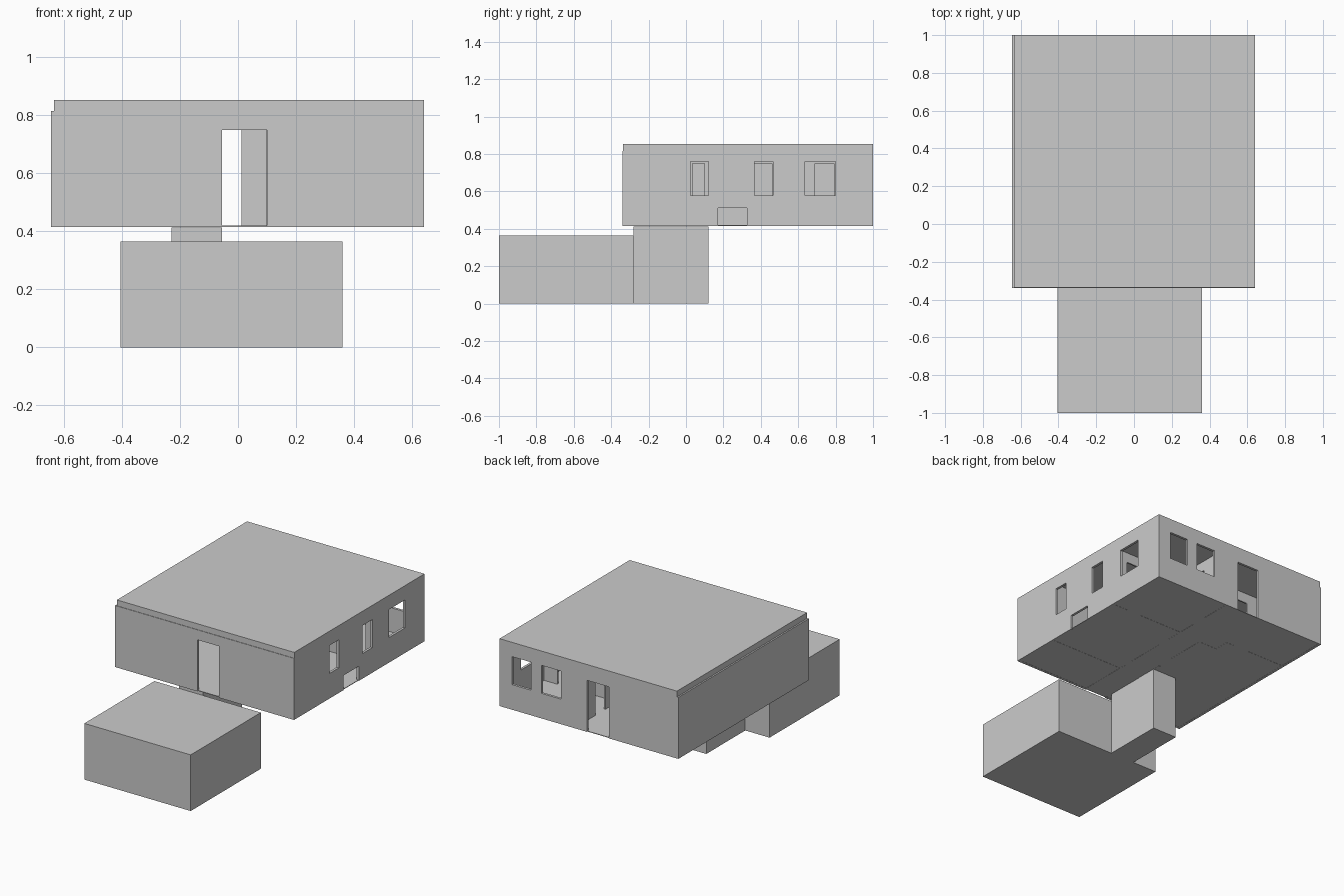
import bpy

if "Cube" in bpy.data.objects:
    bpy.data.objects.remove(bpy.data.objects["Cube"])

FLOOR, WALL_TOP, ROOF_TOP = 0.415, 0.815, 0.853
DOOR_TOP, SILL, HEAD = 0.75, 0.578, 0.76
T = 0.016   # outer wall thickness
P = 0.010   # partition thickness


def box(name, x, y, z):
    """Axis-aligned box from (min, max) ranges."""
    bpy.ops.mesh.primitive_cube_add(size=1)
    ob = bpy.context.object
    ob.name = ob.data.name = name
    for v in ob.data.vertices:
        for i, (lo, hi) in enumerate((x, y, z)):
            v.co[i] = lo if v.co[i] < 0 else hi
    return ob


def wall(name, axis, span, across, openings=()):
    """Wall running along 'x' or 'y'; openings are (start, end, bottom, top)."""
    def place(n, s, a, z):
        return box(n, s, a, z) if axis == 'x' else box(n, a, s, z)
    ob = place(name, span, across, (FLOOR, WALL_TOP))
    for s, e, lo, hi in openings:
        cutter = place("opening_cutter", (s, e), (across[0] - .05, across[1] + .05), (lo, hi))
        cutter.hide_render = True
        mod = ob.modifiers.new("opening", 'BOOLEAN')
        mod.operation, mod.solver, mod.object = 'DIFFERENCE', 'EXACT', cutter
        bpy.context.view_layer.objects.active = ob
        bpy.ops.object.modifier_apply(modifier=mod.name)
        bpy.data.objects.remove(cutter)
    return ob


def door(s, e):
    return (s, e, FLOOR - .02, DOOR_TOP)


def window(s, e):
    return (s, e, SILL, HEAD)


# lower level: cellar and the stair block that joins it to the house
box("cellar", (-0.405, 0.36), (-1.0, -0.28), (0, 0.365))
box("stair_block", (-0.23, -0.055), (-0.28, 0.12), (0, 0.413))

# floor and roof slabs
box("floor_slab", (-0.64, 0.638), (-0.335, 0.997), (0.416, 0.42))
box("roof_slab", (-0.635, 0.641), (-0.337, 1.0), (WALL_TOP, ROOF_TOP))

# outer walls
X0, X1, Y0, Y1 = -0.645, 0.641, -0.34, 1.0
wall("front_wall", 'x', (X0, X1), (Y0, Y0 + T), [door(-0.055, 0.10)])
wall("back_wall", 'x', (X0, X1), (Y1 - T, Y1),
     [door(-0.145, 0.012), window(0.20, 0.34), window(0.415, 0.55)])
wall("left_wall", 'y', (Y0 + T, Y1 - T), (X0, X0 + T))
wall("right_wall", 'y', (Y0 + T, Y1 - T), (X1 - T, X1),
     [window(0.025, 0.12), window(0.365, 0.465), window(0.635, 0.80),
      (0.17, 0.325, FLOOR - .02, 0.51)])

# inner partitions: (name, direction, span, centre, openings)
partitions = [
    ("hall_right_partition", 'y', (Y0 + T, Y1 - T), 0.102,
     [door(0.035, 0.10), door(0.36, 0.46), door(0.69, 0.79)]),
    ("hall_left_partition", 'y', (-0.02, 0.54), -0.062, [door(0.17, 0.28)]),
    ("front_room_partition", 'x', (0.107, X1 - T), -0.01, []),
    ("back_room_partition", 'x', (0.107, X1 - T), 0.56, [door(0.42, 0.53)]),
    ("closet_back_partition", 'x', (-0.20, -0.057), 0.545, []),
    ("closet_side_partition", 'y', (0.55, 0.65), -0.195, []),
    ("left_room_partition", 'x', (X0 + T, -0.19), 0.645, [door(-0.35, -0.25)]),
]
for name, axis, span, c, openings in partitions:
    wall(name, axis, span, (c - P / 2, c + P / 2), openings)
